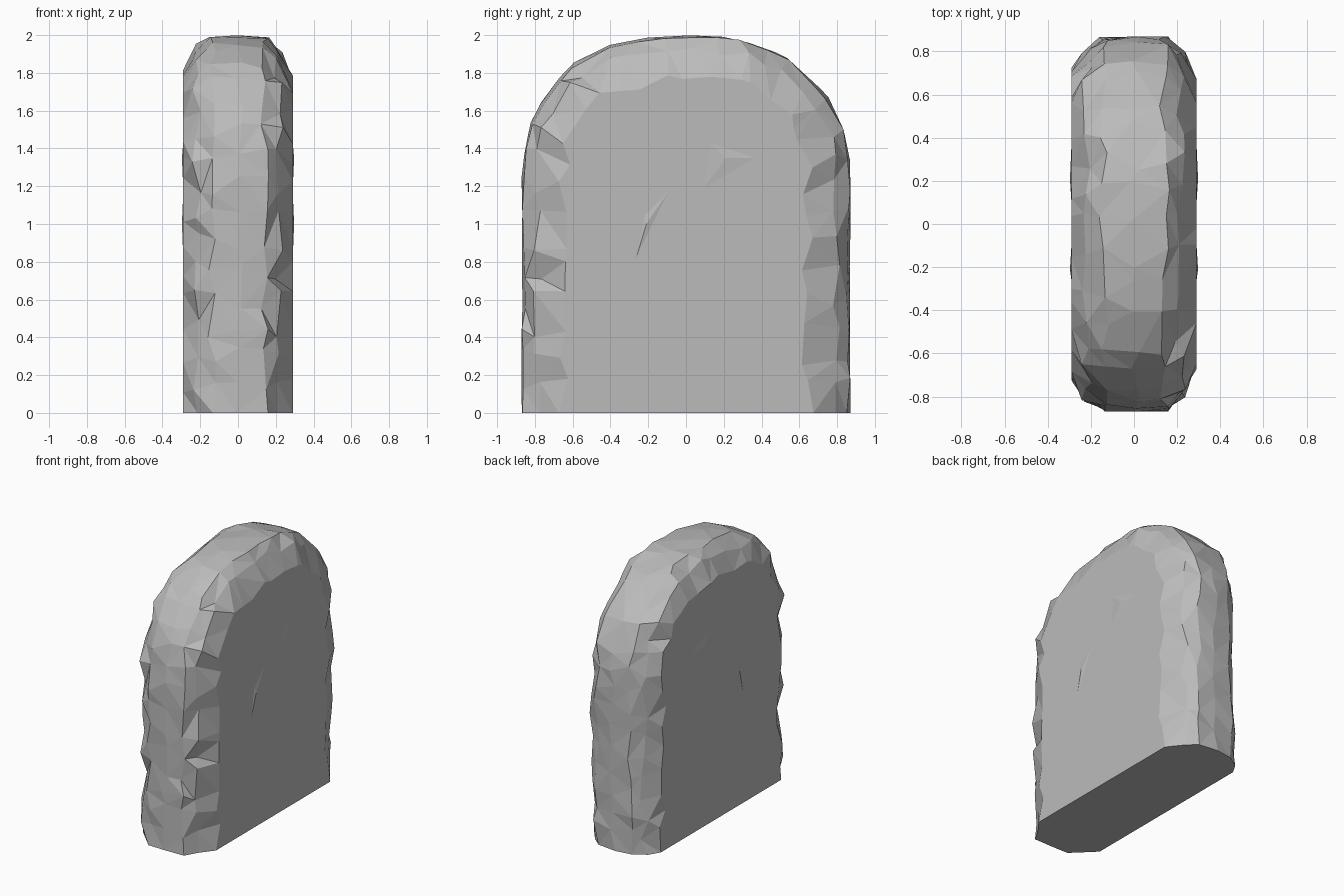
import bpy
import bmesh
import random
from mathutils import Vector

random.seed(4)

cube = bpy.data.objects.get("Cube")
if cube:
    bpy.data.objects.remove(cube, do_unlink=True)

# Stone colour
stone = bpy.data.materials.new("stone grey")
stone.use_nodes = True
grey = (0.5, 0.5, 0.5, 1)
stone.diffuse_color = grey
stone.node_tree.nodes["Principled BSDF"].inputs["Base Color"].default_value = grey

# Side outline (y, z), from front foot over the arch to back foot
OUTLINE = [Vector(p) for p in (
    (-.87, 0), (-.87, 1.28), (-.84, 1.5), (-.74, 1.7), (-.59, 1.86),
    (-.4, 1.95), (-.13, 2), (.15, 2), (.38, 1.96), (.59, 1.85),
    (.75, 1.68), (.83, 1.52), (.87, 1.33), (.87, 0))]
LENGTHS = [(b - a).length for a, b in zip(OUTLINE, OUTLINE[1:])]
TOTAL = sum(LENGTHS)
STEPS = 34
HALF = .29


def along(distance):
    """Point on the outline at a distance from its start."""
    distance = max(0, min(TOTAL, distance))
    for a, b, length in zip(OUTLINE, OUTLINE[1:], LENGTHS):
        if distance <= length:
            return a.lerp(b, distance / length)
        distance -= length
    return OUTLINE[-1].copy()


def rim_point(distance, inset):
    """Outline point moved inwards, kept level at the feet."""
    tangent = (along(distance + .06) - along(distance - .06)).normalized()
    return along(distance) + inset * Vector((tangent.y, -tangent.x))


def make_object(name, bm):
    bmesh.ops.recalc_face_normals(bm, faces=bm.faces)
    mesh = bpy.data.meshes.new(name)
    bm.to_mesh(mesh)
    bm.free()
    mesh.materials.append(stone)
    obj = bpy.data.objects.new(name, mesh)
    bpy.context.collection.objects.link(obj)
    return obj


# Slab: rings across the thickness (x, inset, roughness)
RINGS = ((-HALF, .18, .04), (-.22, .07, .025), (-.14, .01, .01), (0, 0, .004),
         (.14, .01, .01), (.215, .08, .025), (HALF, .23, .035))
bm = bmesh.new()
rings = []
for x, inset, rough in RINGS:
    ring = []
    for i in range(STEPS + 1):
        at_foot = i in (0, STEPS)
        slide = 0 if at_foot else random.uniform(-.35, .35)
        depth = max(0, inset + random.uniform(-rough, rough))
        p = rim_point((i + slide) * TOTAL / STEPS, depth)
        wobble = 0 if abs(x) == HALF else random.uniform(-.025, .025)
        z = 0 if at_foot else p.y
        ring.append(bm.verts.new((x + wobble, p.x, z)))
    rings.append(ring)

rim = []
for low, high in zip(rings, rings[1:]):
    for i in range(STEPS):
        rim.append(bm.faces.new((low[i], low[i + 1], high[i + 1], high[i])))
bmesh.ops.triangulate(bm, faces=rim, quad_method='BEAUTY')

# Flat broad sides and underside
bm.faces.new(rings[0])
bm.faces.new(rings[-1])
bm.faces.new([r[0] for r in rings] + [r[-1] for r in reversed(rings)])
make_object("stone_slab", bm)

# Shallow chips on both broad sides: corners (y, z) around a low peak
CHIPS = {
    "upper_chip": ((.12, 1.44), (.39, 1.35), (.08, 1.17), (.21, 1.35)),
    "lower_chip": ((-.08, 1.19), (-.22, 1.05), (-.27, .8), (-.21, 1.0)),
}
for name, points in CHIPS.items():
    for side, label in ((1, "left"), (-1, "right")):
        bm = bmesh.new()
        base = [bm.verts.new((side * (HALF - .001), y, z)) for y, z in points[:3]]
        y, z = points[3]
        peak = bm.verts.new((side * (HALF + .007), y, z))
        bm.faces.new(base)
        for a, b in zip(base, base[1:] + base[:1]):
            bm.faces.new((a, b, peak))
        make_object(label + "_" + name, bm)
